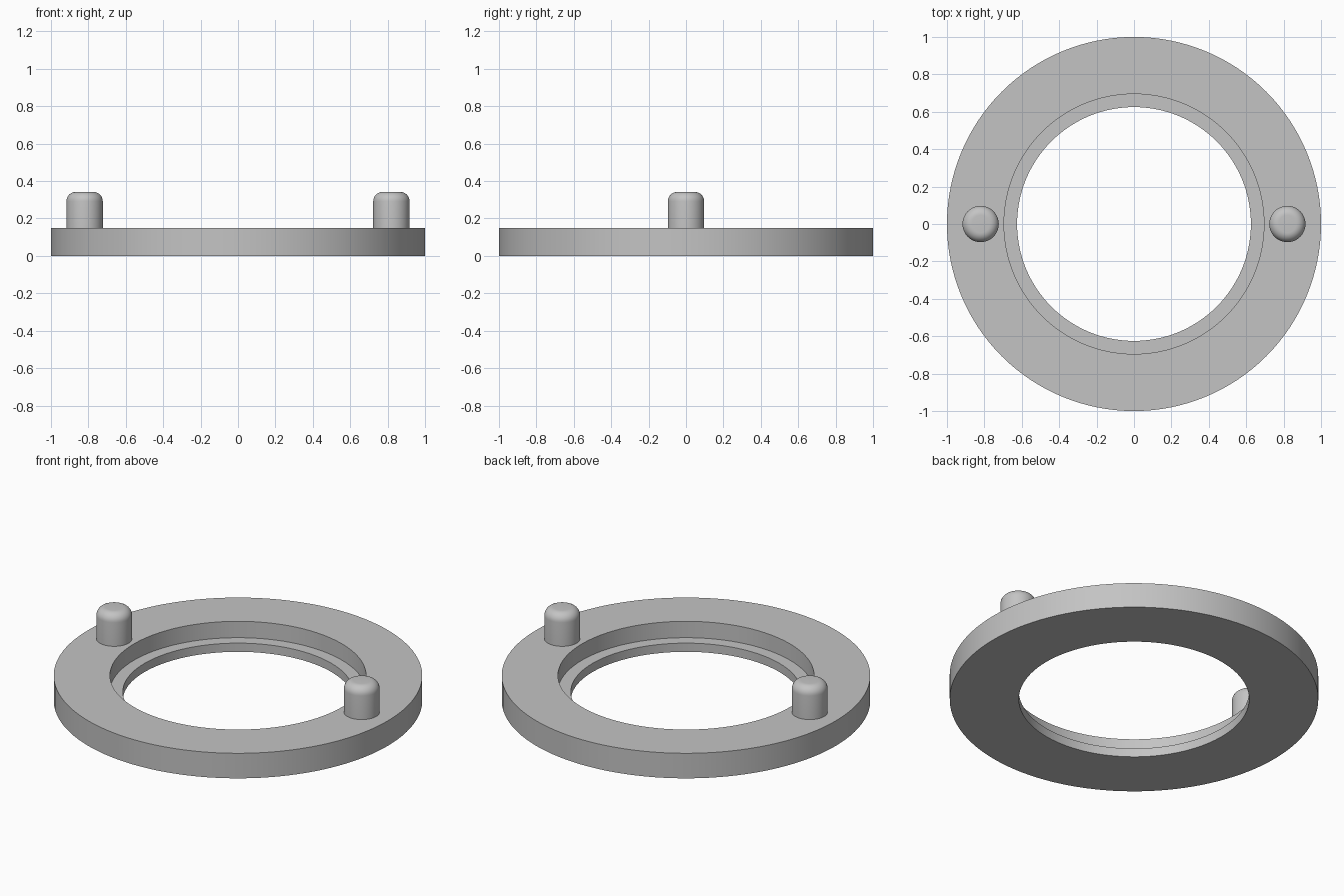
import bpy
import bmesh
import math

cube = bpy.data.objects.get("Cube")
if cube:
    bpy.data.objects.remove(cube, do_unlink=True)

grey = bpy.data.materials.new("plain grey")
grey.use_nodes = True
colour = (0.55, 0.55, 0.55, 1)
grey.diffuse_color = colour
grey.node_tree.nodes["Principled BSDF"].inputs["Base Color"].default_value = colour


def lathe(name, profile, steps, closed, location=(0, 0, 0)):
    """Spin an (radius, height) profile around z into a smooth-shaded solid."""
    bm = bmesh.new()
    verts = [bm.verts.new((r, 0, z)) for r, z in profile]
    edges = [bm.edges.new(pair) for pair in zip(verts, verts[1:])]
    if closed:
        edges.append(bm.edges.new((verts[-1], verts[0])))
    bmesh.ops.spin(bm, geom=verts + edges, cent=(0, 0, 0), axis=(0, 0, 1),
                   angle=math.tau, steps=steps, use_merge=True)
    bmesh.ops.remove_doubles(bm, verts=bm.verts, dist=1e-5)
    bmesh.ops.recalc_face_normals(bm, faces=bm.faces)
    mesh = bpy.data.meshes.new(name)
    bm.to_mesh(mesh)
    bm.free()
    mesh.materials.append(grey)
    obj = bpy.data.objects.new(name, mesh)
    obj.location = location
    bpy.context.collection.objects.link(obj)
    bpy.ops.object.select_all(action="DESELECT")
    obj.select_set(True)
    bpy.context.view_layer.objects.active = obj
    bpy.ops.object.shade_smooth_by_angle(angle=math.radians(30))
    return obj


# Flat ring with a stepped recess around its opening
BORE, RECESS, LEDGE, TOP = 0.625, 0.695, 0.052, 0.15
lathe("ring", [(BORE, 0), (1, 0), (1, TOP), (RECESS, TOP),
               (RECESS, LEDGE), (BORE, LEDGE)], 128, True)

# Two upright pins with rounded top edges, seated on the ring
RADIUS, HEIGHT, ROUND = 0.097, 0.342, 0.05
pin = [(0, TOP), (RADIUS, TOP)]
for i in range(9):
    a = math.radians(90 * i / 8)
    pin.append((RADIUS - ROUND + ROUND * math.cos(a),
                HEIGHT - ROUND + ROUND * math.sin(a)))
pin.append((0, HEIGHT))
for side, x in (("left", 0.82), ("right", -0.82)):
    lathe(side + "_pin", pin, 48, False, (x, 0, 0))
